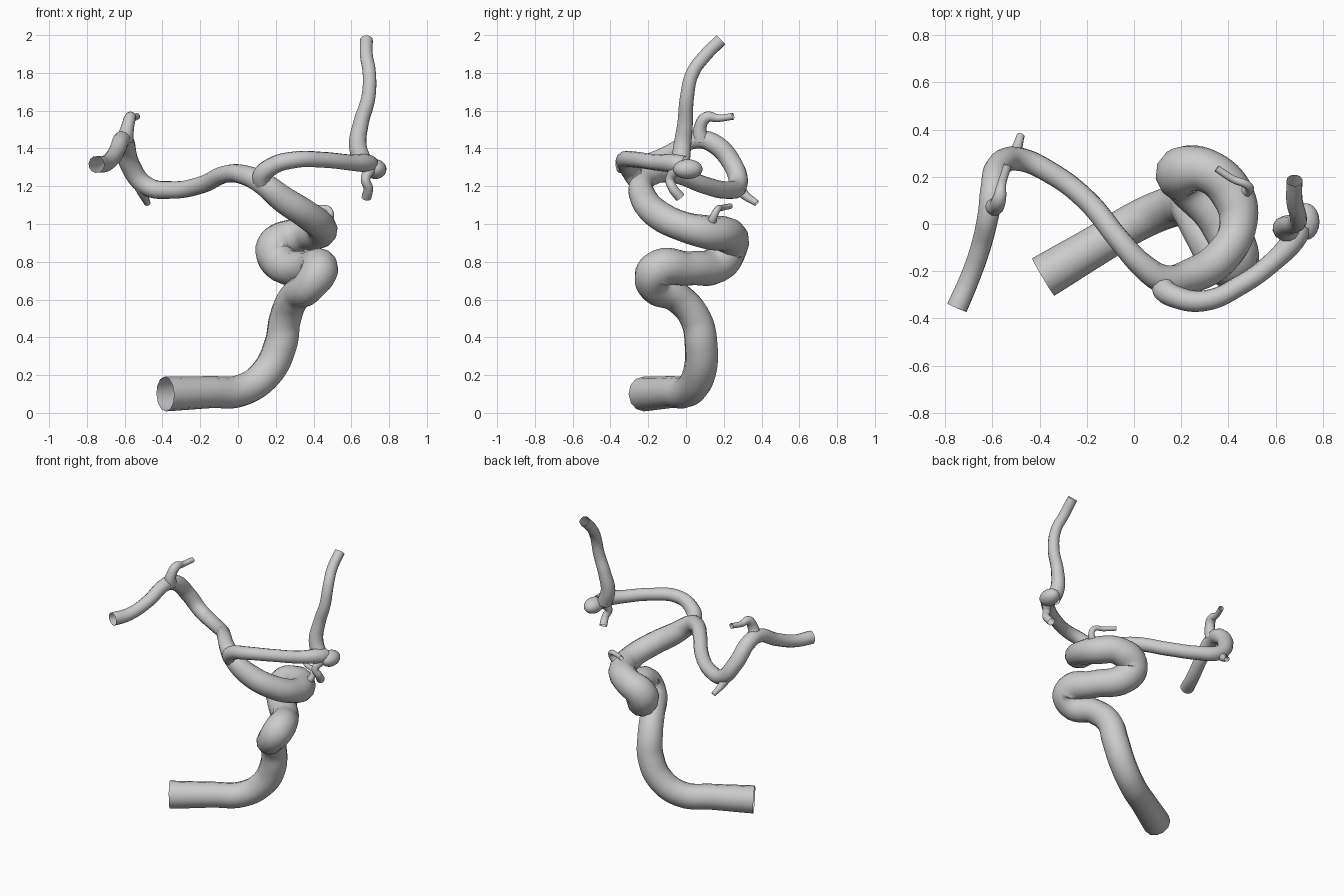
import bpy


def vessel(name, points, sides=4, steps=8):
    """Open tube through (x, y, z, radius) points."""
    cu = bpy.data.curves.new(name, 'CURVE')
    cu.dimensions = '3D'
    cu.bevel_depth = 1.0
    cu.bevel_resolution = sides
    cu.resolution_u = steps
    cu.use_fill_caps = False
    sp = cu.splines.new('BEZIER')
    sp.radius_interpolation = 'CARDINAL'
    sp.bezier_points.add(len(points) - 1)
    for bp, (x, y, z, r) in zip(sp.bezier_points, points):
        bp.co = (x, y, z)
        bp.radius = r
        bp.handle_left_type = bp.handle_right_type = 'AUTO'
    ob = bpy.data.objects.new(name, cu)
    bpy.context.collection.objects.link(ob)
    bpy.ops.object.select_all(action='DESELECT')
    ob.select_set(True)
    bpy.context.view_layer.objects.active = ob
    bpy.ops.object.convert(target='MESH')
    bpy.ops.object.shade_smooth()
    return bpy.context.object


# Thick winding artery, tapering into the left branch
vessel("main_artery", [
    (-.385, -.225, .10, .092), (-.15, -.085, .11, .085), (.02, .015, .12, .085),
    (.15, .07, .21, .087), (.225, .08, .36, .088), (.25, .05, .50, .085),
    (.30, -.05, .615, .083), (.38, -.17, .675, .09), (.43, -.155, .755, .10),
    (.36, .02, .765, .09), (.23, .17, .79, .098), (.20, .22, .875, .105),
    (.31, .225, .94, .092), (.42, .12, .955, .09), (.44, -.01, .985, .08),
    (.37, -.14, 1.045, .078), (.24, -.22, 1.13, .073), (.13, -.235, 1.215, .062),
    (.03, -.17, 1.26, .052), (-.06, -.07, 1.265, .047), (-.20, .10, 1.205, .046),
    (-.35, .215, 1.18, .047), (-.49, .275, 1.205, .05), (-.57, .25, 1.31, .053),
    (-.60, .14, 1.43, .052), (-.615, .05, 1.445, .046), (-.65, -.10, 1.37, .043),
    (-.70, -.24, 1.32, .043), (-.75, -.355, 1.315, .045)])

# Right branch ending in a rounded bulge
vessel("right_branch", [
    (.17, -.225, 1.175, .045), (.125, -.27, 1.245, .05), (.18, -.31, 1.305, .047),
    (.30, -.325, 1.34, .044), (.45, -.26, 1.34, .042), (.60, -.15, 1.325, .043),
    (.68, -.06, 1.32, .05), (.70, -.01, 1.31, .05)])
bpy.ops.mesh.primitive_uv_sphere_add(segments=20, ring_count=12, radius=1,
                                     location=(.728, .01, 1.29))
bulge = bpy.context.object
bulge.name = "branch_bulge"
bulge.scale = (.058, .078, .052)
bpy.ops.object.shade_smooth()

# Upright vessel rising from the right branch
vessel("rising_vessel", [
    (.67, -.03, 1.31, .05), (.635, -.02, 1.41, .048), (.65, -.005, 1.53, .042),
    (.69, .005, 1.67, .038), (.695, .035, 1.80, .036), (.68, .10, 1.89, .035),
    (.68, .185, 1.975, .034)])

# Small side twigs
vessel("right_twig", [
    (.70, -.05, 1.29, .03), (.675, -.085, 1.235, .025), (.69, -.07, 1.19, .025),
    (.68, -.03, 1.14, .027)], 3, 6)
vessel("upper_left_twig", [
    (-.60, .08, 1.44, .045), (-.585, .075, 1.51, .035), (-.57, .11, 1.565, .03),
    (-.56, .17, 1.56, .02), (-.535, .25, 1.57, .018)], 3, 6)
vessel("lower_left_twig", [
    (-.52, .27, 1.21, .035), (-.50, .31, 1.155, .025), (-.48, .375, 1.11, .017)], 3, 6)
vessel("middle_twig", [
    (.44, .13, .99, .03), (.485, .145, 1.035, .022), (.48, .165, 1.075, .018),
    (.42, .19, 1.085, .016), (.35, .235, 1.095, .015)], 3, 6)
